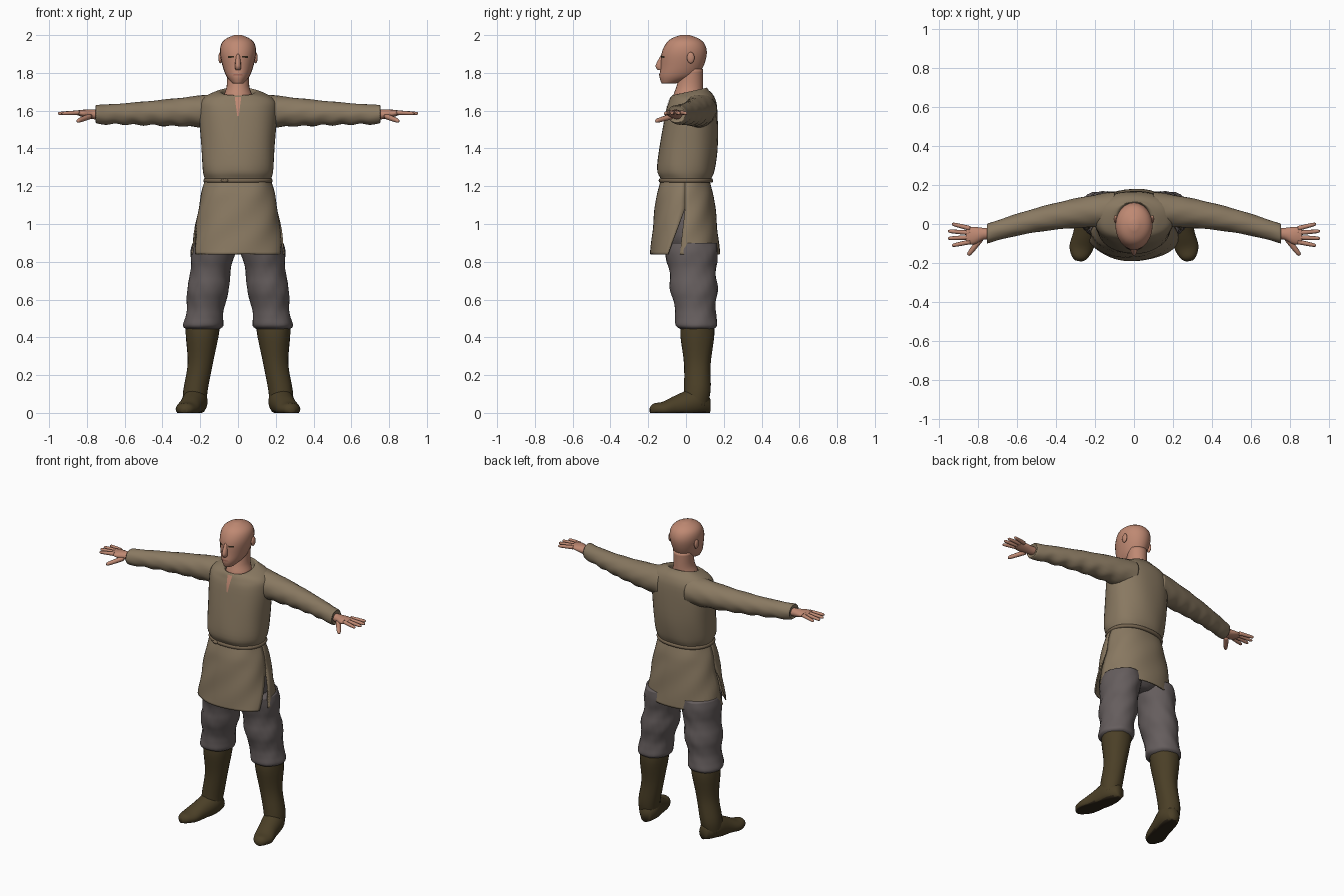
import bpy, bmesh
from math import sin, cos, pi, copysign
from mathutils import Vector

if "Cube" in bpy.data.objects:
    bpy.data.objects.remove(bpy.data.objects["Cube"])

X, Y, Z = Vector((1, 0, 0)), Vector((0, 1, 0)), Vector((0, 0, 1))
WAIST, SLIT_TOP, CUFF = 1.23, 1.08, .75


def material(name, red, green, blue):
    mat = bpy.data.materials.new(name)
    mat.use_nodes = True
    mat.diffuse_color = (red, green, blue, 1)
    shader = mat.node_tree.nodes["Principled BSDF"]
    shader.inputs["Base Color"].default_value = (red, green, blue, 1)
    shader.inputs["Roughness"].default_value = .8
    return mat


SKIN = material("skin", .52, .25, .17)
LIP = material("lip", .36, .14, .1)
DARK = material("eye dark", .03, .02, .01)
CLOTH = material("tunic cloth", .25, .19, .12)
CORD = material("belt cord", .18, .13, .08)
WOOL = material("trouser wool", .13, .11, .11)
LEATHER = material("boot leather", .07, .05, .02)
SOLE = material("boot sole", .03, .02, .01)


def finish(name, bm, mat, mirror=False):
    bmesh.ops.recalc_face_normals(bm, faces=bm.faces)
    mesh = bpy.data.meshes.new(name)
    bm.to_mesh(mesh)
    bm.free()
    mesh.shade_smooth()
    mesh.materials.append(mat)
    part = bpy.data.objects.new(name, mesh)
    bpy.context.scene.collection.objects.link(part)
    if mirror:
        part.modifiers.new("mirror", "MIRROR").use_mirror_merge = False
    return part


def smooth_rings(rings, steps):
    """Fill in rings along a smooth curve through the given ones."""
    padded = [rings[0], *rings, rings[-1]]
    result = []
    for quad in zip(padded, padded[1:], padded[2:], padded[3:]):
        for step in range(steps):
            t = step / steps
            result.append([
                b + t * (c - a + t * (2*a - 5*b + 4*c - d + t * (3*b - a - 3*c + d))) / 2
                for a, b, c, d in zip(*quad)])
            # halve only the curve terms, so each ring is passed through
            result[-1] = [
                b + (t * (c - a) + t*t * (2*a - 5*b + 4*c - d) + t*t*t * (3*b - a - 3*c + d)) / 2
                for a, b, c, d in zip(*quad)]
    return result + [rings[-1]]


def loft(name, rings, mat, u=X, v=Y, sides=24, power=1, fold=0, steps=4,
         lift=None, slit=None, mirror=False, floor=False):
    """Skin a tube over rings of (x, y, z, radius along u, radius along v)."""
    bm = bmesh.new()
    rows = []
    for i, (x, y, z, across, deep) in enumerate(smooth_rings(rings, steps)):
        start, sweep = 0, 2 * pi
        if slit:
            gap = slit[1] * max(0, SLIT_TOP - z)
            start, sweep = slit[0] + gap, pi - 2 * gap
        row = []
        for k in range(sides + 1 if slit else sides):
            angle = start + sweep * k / sides
            c, s = (copysign(abs(w) ** power, w) for w in (cos(angle), sin(angle)))
            swell = 1 + fold * sin(6 * angle + i / 2)
            co = Vector((x, y, z)) + (u * across * c + v * deep * s) * swell
            if lift:
                co.z += s * lift(z)
            if floor:
                co.z = max(co.z, 0)
            row.append(bm.verts.new(co))
        rows.append(row)
    for low, high in zip(rows, rows[1:]):
        for k in range(sides):
            j = (k + 1) % len(low)
            bm.faces.new((low[k], low[j], high[j], high[k]))
    if not slit:
        bm.faces.new(rows[0])
        bm.faces.new(rows[-1])
    return finish(name, bm, mat, mirror)


def plate(name, points, mat, target, mirror=False):
    """Press a thin patch onto the front of a target."""
    bm = bmesh.new()
    bm.faces.new([bm.verts.new((x, -.4, z)) for x, z in points])
    bmesh.ops.subdivide_edges(bm, edges=bm.edges, cuts=4, use_grid_fill=True)
    wrap = finish(name, bm, mat, mirror).modifiers.new("press", "SHRINKWRAP")
    wrap.target = target
    wrap.wrap_method = "PROJECT"
    wrap.use_project_y = True
    wrap.wrap_mode = "ABOVE_SURFACE"
    wrap.offset = .003


def ball(name, place, size, mat, mirror=False):
    bm = bmesh.new()
    bmesh.ops.create_uvsphere(bm, u_segments=16, v_segments=10, radius=1)
    bmesh.ops.scale(bm, vec=size, verts=bm.verts)
    bmesh.ops.translate(bm, vec=place, verts=bm.verts)
    finish(name, bm, mat, mirror)


# Head from a side profile: height, front, back, half width
profile = [(1.745, -.13, -.05, .03), (1.78, -.14, .05, .06), (1.83, -.135, .09, .08),
           (1.9, -.13, .11, .095), (1.95, -.11, .1, .09), (1.98, -.08, .07, .065),
           (2, -.03, .02, .02)]
head = loft("head", [(0, (front + back) / 2, z, half, (back - front) / 2)
                     for z, front, back, half in profile], SKIN)
loft("neck", [(0, .01, 1.6, .09, .08), (0, .01, 1.67, .08, .08),
              (0, .02, 1.73, .06, .07), (0, .03, 1.82, .06, .06)], SKIN)
loft("nose", [(0, -.12, 1.9, .01, .01), (0, -.134, 1.84, .016, .028),
              (0, -.13, 1.815, .014, .02)], SKIN, sides=10)
ball("ears", (.094, .025, 1.88), (.01, .02, .03), SKIN, mirror=True)
plate("eyes", [(.02, 1.88), (.05, 1.88), (.05, 1.89), (.02, 1.89)], DARK, head, mirror=True)
plate("mouth", [(-.025, 1.787), (.025, 1.787), (.02, 1.795), (-.02, 1.795)], LIP, head)

# Tunic body, bloused above the waist, with the neckline dipping at the front
tunic = loft("tunic_body", [
    (0, 0, 1.2, .16, .12), (0, 0, 1.24, .175, .135), (0, 0, 1.29, .188, .152),
    (0, .015, 1.42, .195, .153), (0, .03, 1.6, .205, .137), (0, .03, 1.66, .19, .12),
    (0, .02, 1.69, .14, .1), (0, .02, 1.7, .09, .09), (0, .02, 1.66, .08, .08)],
    CLOTH, sides=40, power=.9, fold=.008, lift=lambda z: max(0, z - 1.6) / 5)
plate("neck_slit", [(-.004, 1.57), (.004, 1.57), (.017, 1.67), (-.017, 1.67)], SKIN, tunic)

# Belt cord and its knot
turns = [pi * k / 6 for k in range(7)]
loft("belt_cord", [(0, 0, WAIST - cos(a) / 90, .175 + sin(a) / 120, .135 + sin(a) / 120)
                   for a in turns], CORD, sides=40, power=.9, steps=1)
ball("belt_knot", (-.07, -.135, WAIST), (.02, .01, .01), CORD)

# Skirt: flaring front and back panels, the back one lapping into the side slits
flare = [k / 6 for k in range(7)]
skirt = [(0, -.005, WAIST - .39 * t, .175 + .075 * t ** .8, .13 + .054 * t ** .6)
         for t in flare]
for name, start, rate in (("skirt_front", pi, 2), ("skirt_back", 0, -.5)):
    panel = loft(name, skirt, CLOTH, power=.9, fold=.012, slit=(start, rate))
    panel.modifiers.new("thickness", "SOLIDIFY").thickness = .008


# Sleeves taper and sweep forward toward the cuff
def sleeve_ring(x, shrink=1):
    taper = (1 - x / CUFF) ** 1.3
    radius = (.05 + .05 * taper) * shrink
    crease = sin(60 * x) / 500
    return x, .075 - .22 * x * x, 1.58 + .025 * taper + crease, radius, radius - crease


sleeve = [sleeve_ring(CUFF * k / 15) for k in range(2, 16)]
loft("sleeves", sleeve + [sleeve_ring(CUFF, .8)], CLOTH, u=Y, v=Z, fold=.015, mirror=True)

# Hands with spread fingers and a lowered thumb
loft("palms", [(.73, -.05, 1.58, .03, .025), (.77, -.05, 1.58, .03, .025),
               (.82, -.06, 1.585, .045, .02), (.86, -.06, 1.59, .04, .01)],
     SKIN, u=Y, v=Z, sides=16, mirror=True)


def finger(name, base, tip, radius):
    base, tip = Vector(base), Vector(tip)
    side = (tip - base).cross(Z).normalized()
    rings = [(*base.lerp(tip, t), radius * size, radius * size)
             for t, size in ((0, 1.1), (.5, 1), (.9, .8), (1, .4))]
    loft(name, rings, SKIN, u=side, v=Z, sides=10, steps=3, mirror=True)


for k, name in enumerate(("index", "middle", "ring", "little")):
    s = k - 1.5
    finger(name + "_fingers", (.84, .023 * s - .057, 1.59),
           (.955 - .01 * s * s, .037 * s - .055, 1.585), .011)
finger("thumbs", (.785, -.075, 1.57), (.85, -.16, 1.545), .014)

# Trousers: hidden hips, and legs that bag and tuck in over the boot tops
loft("trouser_hips", [(0, .02, 1.1, .16, .12), (0, .03, .9, .18, .13),
                      (0, .03, .84, .06, .08)], WOOL)
legs = []
for k in range(11):
    t = k / 10
    bag = sin(14 * t) / 200
    legs.append((.125 + .06 * t, .025 + .03 * t, .9 - .44 * t,
                 .115 - .015 * t + bag, .14 - .035 * t + bag))
loft("trouser_legs", legs + [(.187, .06, .44, .08, .08)], WOOL, fold=.02, mirror=True)

# Boots: shafts, then feet turned slightly outward on dark soles
loft("boot_shafts", [(.187, .06, .46, .09, .09), (.19, .06, .4, .085, .09),
                     (.2, .06, .26, .067, .07), (.225, .06, .12, .065, .07),
                     (.23, .05, .04, .06, .065)], LEATHER, fold=.012, mirror=True)
feet = loft("boot_feet", [
    (.21, .125, .04, .03, .04), (.225, .06, .06, .064, .075),
    (.25, -.05, .035, .06, .06), (.27, -.12, .02, .06, .04),
    (.28, -.17, .02, .04, .03), (.285, -.19, .015, .015, .015)],
    LEATHER, u=Vector((1, .2, 0)), v=Z, mirror=True, floor=True)
feet.data.materials.append(SOLE)
for face in feet.data.polygons:
    if face.center.z < .01 and face.normal.z < -.7:
        face.material_index = 1
